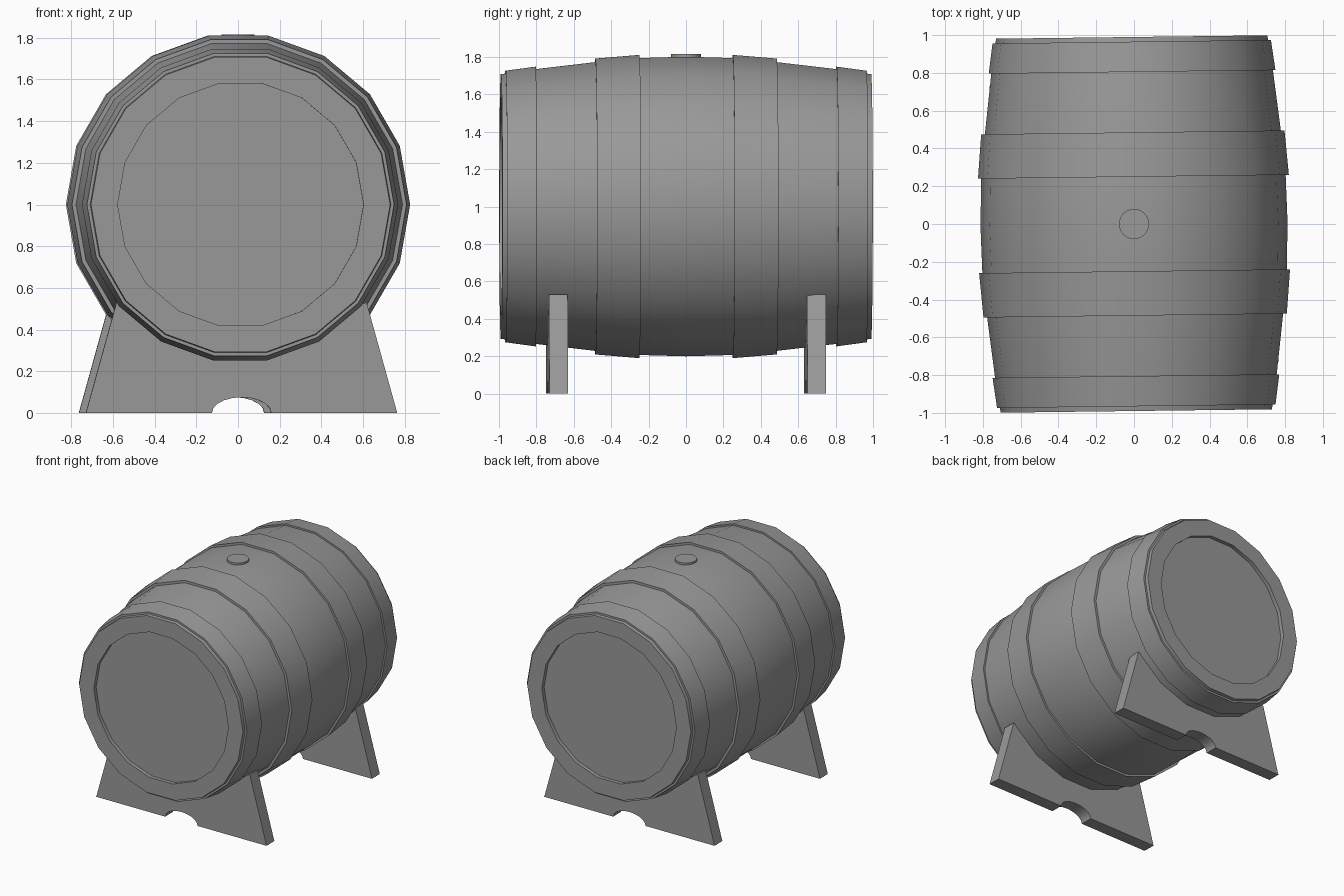
import bpy, bmesh
from math import sin, cos, pi, radians

if "Cube" in bpy.data.objects:
    bpy.data.objects.remove(bpy.data.objects["Cube"])

SIDES = 18
YAW = 0.0125      # whole model is turned very slightly
AXIS_Z = 1.0

dark_grey = bpy.data.materials.new("dark_grey")
dark_grey.diffuse_color = (0.32, 0.32, 0.32, 1)
dark_grey.use_nodes = True
dark_grey.node_tree.nodes["Principled BSDF"].inputs["Base Color"].default_value = dark_grey.diffuse_color


def finish(name, bm):
    bmesh.ops.recalc_face_normals(bm, faces=bm.faces)
    mesh = bpy.data.meshes.new(name)
    bm.to_mesh(mesh)
    bm.free()
    mesh.materials.append(dark_grey)
    ob = bpy.data.objects.new(name, mesh)
    bpy.context.collection.objects.link(ob)
    ob.rotation_euler.z = YAW
    bpy.ops.object.select_all(action='DESELECT')
    ob.select_set(True)
    bpy.context.view_layer.objects.active = ob
    bpy.ops.object.shade_smooth_by_angle(angle=radians(30))
    return ob


def lathe(name, profile, closed):
    """Spin (y, radius) points round the barrel axis; cap ends if open."""
    bm = bmesh.new()
    rings = [[bm.verts.new((r * cos(2 * pi * i / SIDES), y,
                            AXIS_Z + r * sin(2 * pi * i / SIDES)))
              for i in range(SIDES)] for y, r in profile]
    pairs = list(zip(rings, rings[1:]))
    if closed:
        pairs.append((rings[-1], rings[0]))
    else:
        bm.faces.new(rings[0])
        bm.faces.new(rings[-1])
    for a, b in pairs:
        for i in range(SIDES):
            j = (i + 1) % SIDES
            bm.faces.new((a[i], a[j], b[j], b[i]))
    return finish(name, bm)


# Barrel body with shallow recessed heads
half = [(0.96, 0.59), (0.99, 0.59), (0.99, 0.718), (0.81, 0.745),
        (0.49, 0.783), (0.25, 0.806)]
body = [(-y, r) for y, r in half] + [(0, 0.813)] + half[::-1]
lathe("barrel_body", body, False)

# Metal hoops, two on each half
for side, s in (("front", -1), ("back", 1)):
    for kind, y0, r0, y1, r1 in (("end", 0.965, 0.737, 0.805, 0.759),
                                 ("middle", 0.485, 0.803, 0.25, 0.823)):
        lathe(f"{side}_{kind}_hoop",
              [(s * y0, r0), (s * y1, r1),
               (s * y1, r1 - 0.03), (s * y0, r0 - 0.03)], True)

# Bung on top
bm = bmesh.new()
bmesh.ops.create_cone(bm, cap_ends=True, segments=18, radius1=0.08,
                      radius2=0.08, depth=0.04)
bmesh.ops.translate(bm, vec=(0, 0, 1.795), verts=bm.verts)
finish("bung", bm)

# Cradle stands: sloped sides, curved seat, rounded notch underneath
outline = [(0.747, 0), (0.60, 0.53)]
outline += [(0.745 * cos(radians(a)), AXIS_Z + 0.745 * sin(radians(a)))
            for a in range(320, 219, -20)]
outline += [(-0.60, 0.53), (-0.747, 0)]
outline += [(-0.142 * cos(pi * i / 10), 0.075 * sin(pi * i / 10))
            for i in range(11)]
for name, y, shift in (("front_stand", -0.69, 0.008),
                       ("back_stand", 0.69, -0.008)):
    bm = bmesh.new()
    face = bm.faces.new([bm.verts.new((x + shift, y - 0.05, z))
                         for x, z in outline])
    ext = bmesh.ops.extrude_face_region(bm, geom=[face], use_keep_orig=True)
    verts = [v for v in ext["geom"] if isinstance(v, bmesh.types.BMVert)]
    bmesh.ops.translate(bm, vec=(0, 0.1, 0), verts=verts)
    finish(name, bm)
